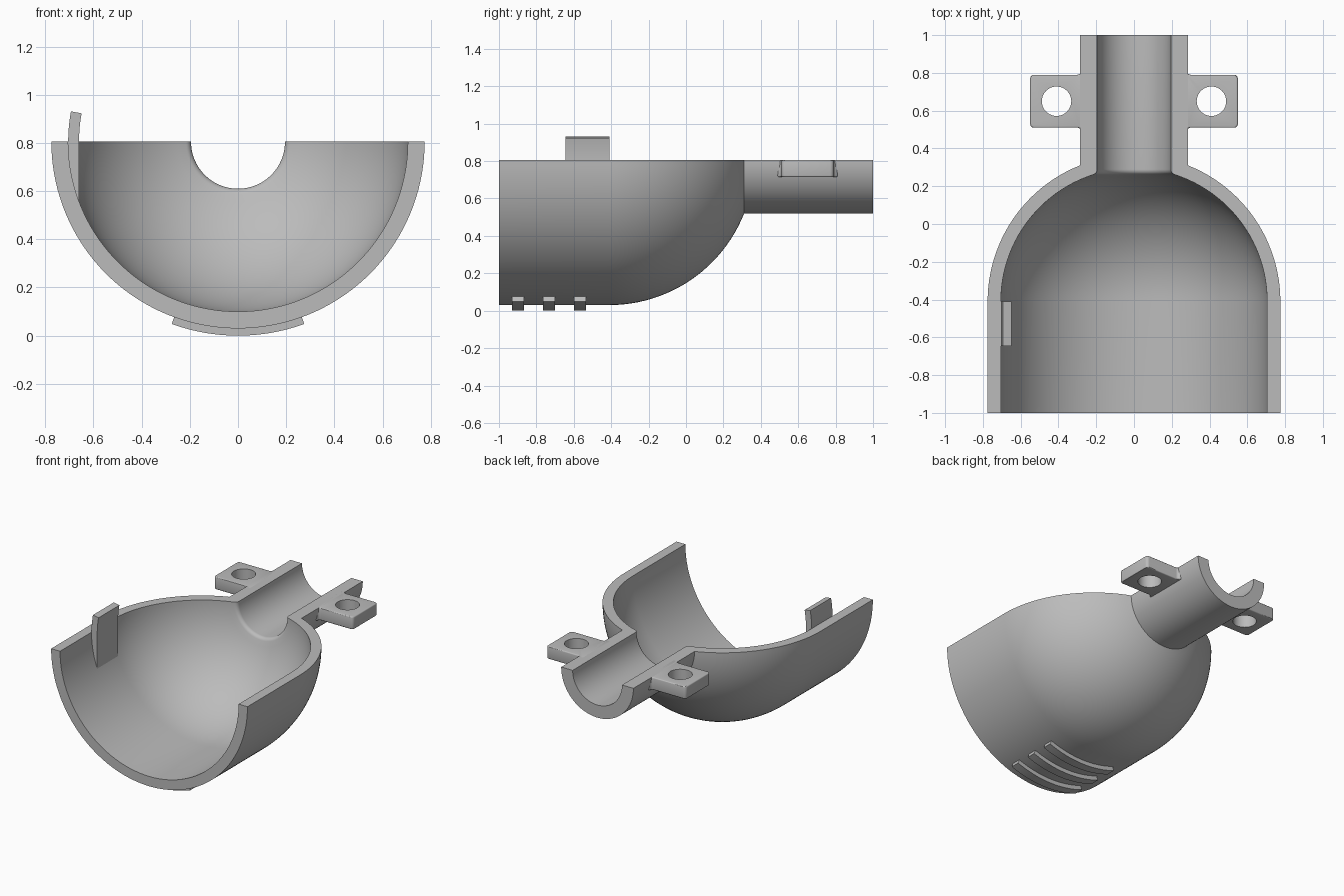
import bpy, bmesh
from math import sin, cos, pi, asin, atan2, sqrt, radians

if "Cube" in bpy.data.objects:
    bpy.data.objects.remove(bpy.data.objects["Cube"])

AXIS_Z = 0.805            # height of the split plane and revolve axis
DOME_Y = -0.41            # centre of the domed end
R_OUT, R_IN = 0.775, 0.705
T_OUT, T_IN = 0.285, 0.195
FILLET = 0.03

grey = bpy.data.materials.new("plain grey")
grey.use_nodes = True
grey.diffuse_color = (0.5, 0.5, 0.5, 1)
grey.node_tree.nodes["Principled BSDF"].inputs["Base Color"].default_value = (0.5, 0.5, 0.5, 1)


def finish(name, bm):
    bmesh.ops.recalc_face_normals(bm, faces=bm.faces)
    mesh = bpy.data.meshes.new(name)
    bm.to_mesh(mesh)
    bm.free()
    obj = bpy.data.objects.new(name, mesh)
    bpy.context.collection.objects.link(obj)
    mesh.materials.append(grey)
    return obj


def smooth(obj):
    bpy.ops.object.select_all(action='DESELECT')
    obj.select_set(True)
    bpy.context.view_layer.objects.active = obj
    bpy.ops.object.shade_smooth_by_angle(angle=radians(30))


def arc(cx, cy, r, a0, a1, n):
    """Points on an arc, angles in radians."""
    return [(cx + r * cos(a0 + (a1 - a0) * i / n),
             cy + r * sin(a0 + (a1 - a0) * i / n)) for i in range(n + 1)]


def prism(name, points, place, depth):
    """Extrude a 2D outline; place maps (u, v) to 3D and depth is the offset."""
    bm = bmesh.new()
    face = bm.faces.new([bm.verts.new(place(u, v)) for u, v in points])
    ext = bmesh.ops.extrude_face_region(bm, geom=[face])
    moved = [g for g in ext["geom"] if isinstance(g, bmesh.types.BMVert)]
    bmesh.ops.translate(bm, verts=moved, vec=depth)
    return finish(name, bm)


# Half shell with tube: closed (y, radius) profile swept half a turn
fr = T_IN + FILLET
fy = sqrt((R_IN + FILLET) ** 2 - fr ** 2)
profile = [(-1, R_OUT)]
profile += arc(DOME_Y, 0, R_OUT, pi / 2, asin(T_OUT / R_OUT), 24)
profile += [(1, T_OUT), (1, T_IN)]
profile += arc(DOME_Y + fy, fr, FILLET, -pi / 2, atan2(-fr, -fy), 6)
profile += arc(DOME_Y, 0, R_IN, atan2(fr, fy), pi / 2, 24)[1:]
profile += [(-1, R_IN)]

STEPS = 72
bm = bmesh.new()
rings = []
for i in range(STEPS + 1):
    a = pi * i / STEPS
    rings.append([bm.verts.new((r * cos(a), y, AXIS_Z - r * sin(a))) for y, r in profile])
count = len(profile)
for a, b in zip(rings, rings[1:]):
    for j in range(count):
        k = (j + 1) % count
        bm.faces.new((a[j], a[k], b[k], b[j]))
bm.faces.new(rings[0])
bm.faces.new(rings[-1])
smooth(finish("half_shell", bm))

# Screw tabs beside the tube, rounded and drilled
TAB_Y0, TAB_Y1, TAB_X, TAB_H, CORNER = 0.51, 0.79, 0.55, 0.09, 0.02
for side, name in ((1, "left"), (-1, "right")):
    root = T_OUT - 0.005
    c = CORNER
    outline = [(0.245, TAB_Y0 - c)]
    outline += arc(root + c, TAB_Y0 - c, c, pi, pi / 2, 4)
    outline += arc(TAB_X - c, TAB_Y0 + c, c, -pi / 2, 0, 4)
    outline += arc(TAB_X - c, TAB_Y1 - c, c, 0, pi / 2, 4)
    outline += arc(root + c, TAB_Y1 + c, c, -pi / 2, -pi, 4)
    outline += [(0.245, TAB_Y1 + c)]
    tab = prism(name + "_screw_tab", outline,
                lambda u, v: (side * u, v, AXIS_Z), (0, 0, -TAB_H))
    bevel = tab.modifiers.new("rounded edges", 'BEVEL')
    bevel.width = 0.013
    bevel.segments = 3
    bevel.limit_method = 'ANGLE'
    bevel.angle_limit = radians(60)

    drill = prism(name + "_drill", arc(0.41, 0.65, 0.078, 0, 2 * pi, 40)[:-1],
                  lambda u, v: (side * u, v, AXIS_Z + 0.1), (0, 0, -0.3))
    drill.hide_render = True
    drill.hide_set(True)
    hole = tab.modifiers.new("screw hole", 'BOOLEAN')
    hole.operation = 'DIFFERENCE'
    hole.solver = 'EXACT'
    hole.object = drill

    # Bake the modifiers and drop the cutter
    graph = bpy.context.evaluated_depsgraph_get()
    tab_mesh = bpy.data.meshes.new_from_object(tab.evaluated_get(graph))
    tab.modifiers.clear()
    tab.data = tab_mesh
    bpy.data.objects.remove(drill)
    smooth(tab)

# Alignment clip: flat inside the shell, curving inward above the rim
CLIP_IN, CLIP_Y0, CLIP_Y1 = 0.66, -0.645, -0.41
tip = radians(10.3)
low = asin(0.25 / R_IN)
clip = arc(0, 0, R_IN, tip, 0, 8)
clip += arc(0, 0, R_IN + 0.015, -0.03, -low, 10)
clip += [(CLIP_IN, -0.25)]
clip += arc(0, 0, CLIP_IN, 0, tip, 8)
smooth(prism("alignment_clip", clip,
             lambda u, v: (-u, CLIP_Y0, AXIS_Z + v), (0, CLIP_Y1 - CLIP_Y0, 0)))

# Three grip ribs under the shell
half = radians(20)
rib = arc(0, 0, 0.805, -pi / 2 - half, -pi / 2 + half, 24)
rib += arc(0, 0, R_OUT - 0.015, -pi / 2 + half, -pi / 2 - half, 24)
for number, y in enumerate((-0.93, -0.765, -0.6), 1):
    smooth(prism(f"grip_rib_{number}", rib,
                 lambda u, v: (u, y, AXIS_Z + v), (0, 0.065, 0)))
